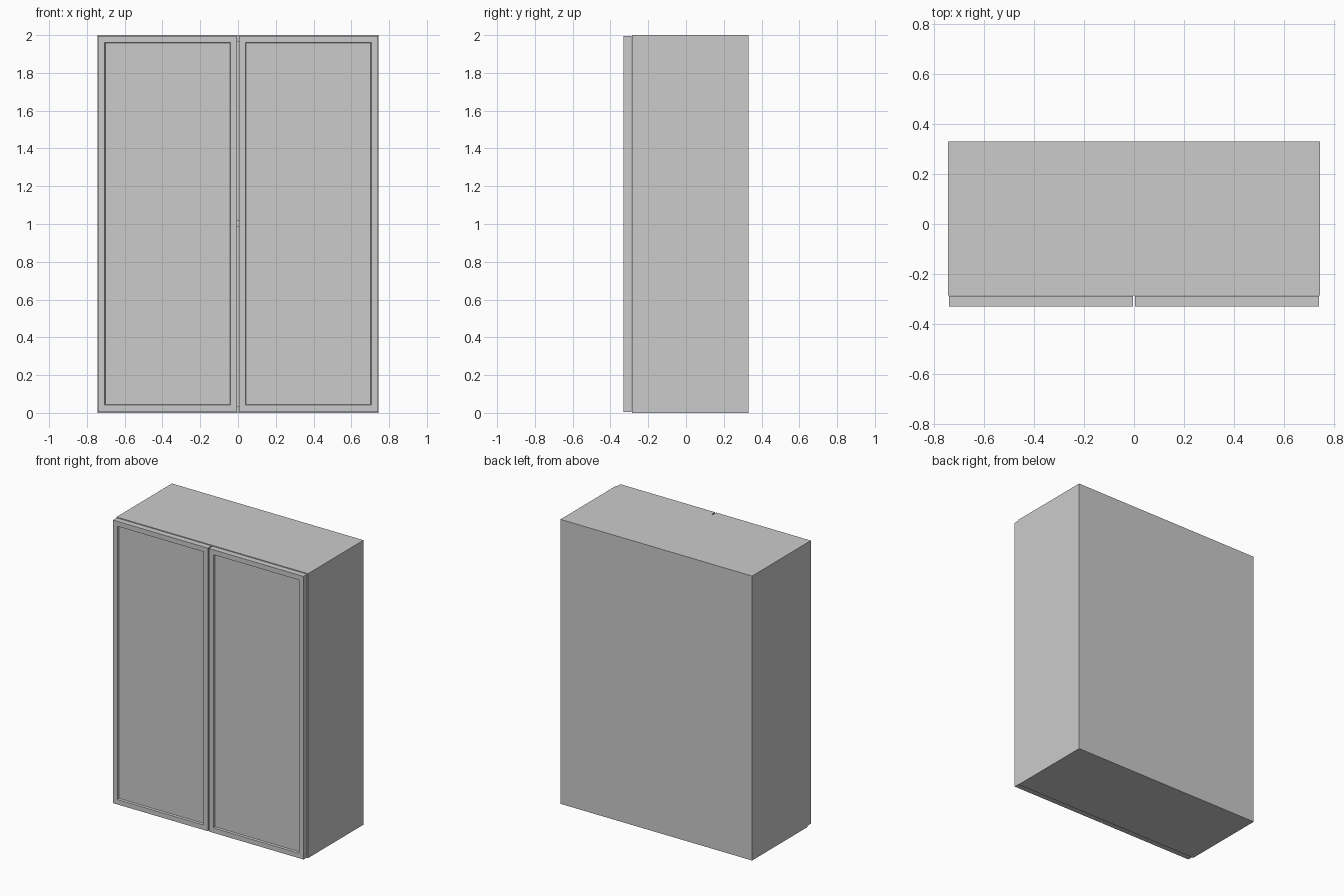
import bpy, bmesh

if "Cube" in bpy.data.objects:
    bpy.data.objects.remove(bpy.data.objects["Cube"])

W, H = 0.745, 2.0          # half width, height
FRONT, BACK = -0.286, 0.33  # carcass depth range
T = 0.036                  # board thickness


def box_mesh(bm, lo, hi):
    bmesh.ops.create_cube(bm, size=1)
    for v in bm.verts:
        v.co = [(l + h) / 2 + c * (h - l) for l, h, c in zip(lo, hi, v.co)]


def finish(bm, name):
    me = bpy.data.meshes.new(name)
    bmesh.ops.recalc_face_normals(bm, faces=bm.faces[:])
    bm.to_mesh(me)
    bm.free()
    ob = bpy.data.objects.new(name, me)
    bpy.context.collection.objects.link(ob)
    return ob


def board(name, lo, hi):
    bm = bmesh.new()
    box_mesh(bm, lo, hi)
    return finish(bm, name)


def door(name, x0, x1):
    bm = bmesh.new()
    box_mesh(bm, (x0, -0.33, 0.006), (x1, -0.289, H - 0.004))
    bm.faces.ensure_lookup_table()
    front = min(bm.faces, key=lambda f: f.calc_center_median().y)
    # flat frame, then a steep chamfer down to the recessed panel
    bmesh.ops.inset_region(bm, faces=[front], thickness=0.049)
    bmesh.ops.inset_region(bm, faces=[front], thickness=0.006)
    for v in front.verts:
        v.co.y += 0.012
    return finish(bm, name)


# Carcass sides and doors, mirrored left and right
for side, s in (("left", -1), ("right", 1)):
    x = sorted((s * W, s * (W - T)))
    board(f"{side}_side", (x[0], FRONT, 0), (x[1], BACK - 0.006, H))
    x = sorted((s * 0.004, s * (W - 0.004)))
    door(f"{side}_door", x[0], x[1])

# Top, bottom and middle shelf
for name, z in (("bottom_board", 0), ("middle_shelf", 0.985), ("top_board", H - T)):
    board(name, (-W + T, FRONT, z), (W - T, BACK - 0.006, z + T))

# Thin back panel
board("back_panel", (-W, BACK - 0.006, 0), (W, BACK, H))
